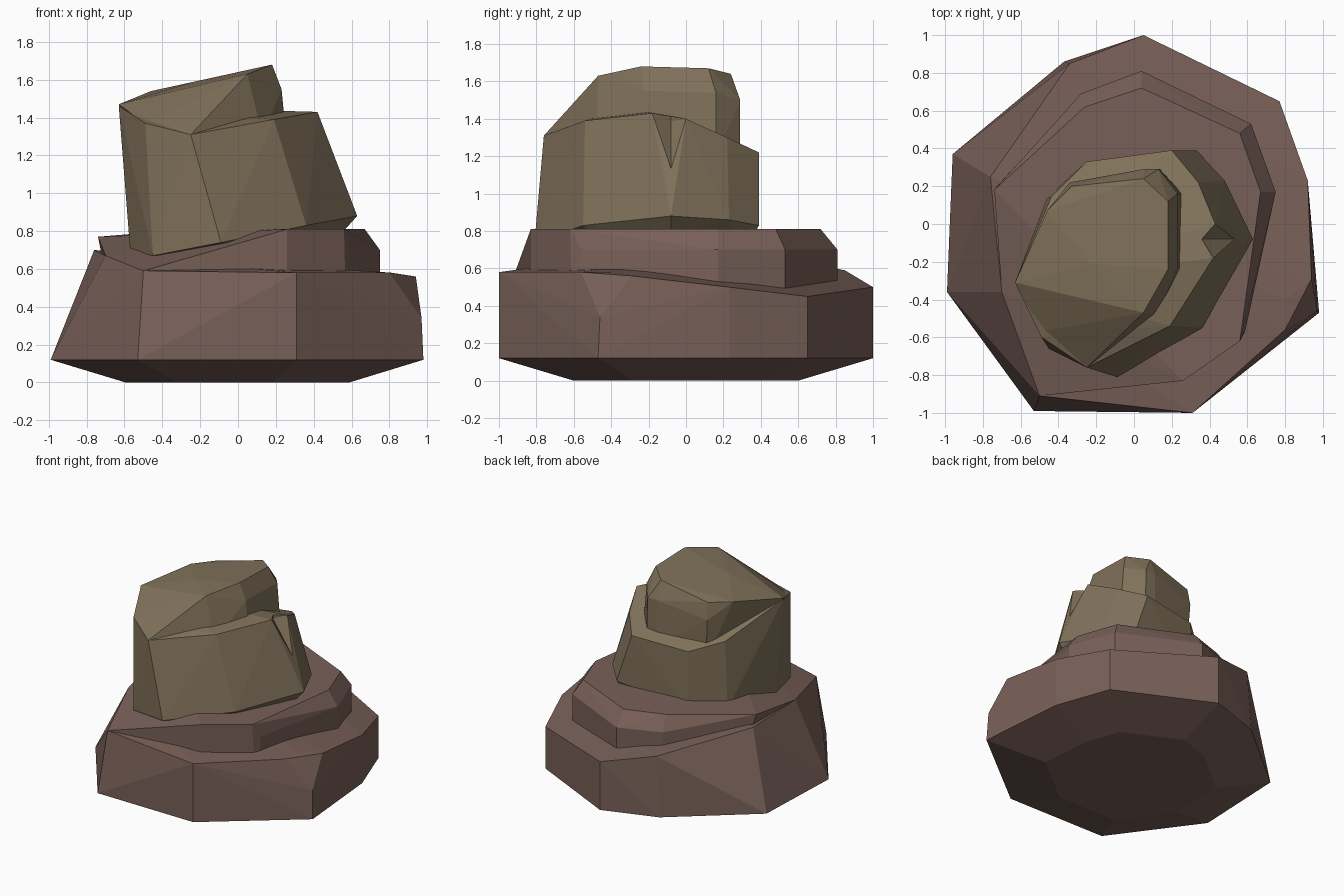
import bpy, bmesh, math
from mathutils import Vector

if "Cube" in bpy.data.objects:
    bpy.data.objects.remove(bpy.data.objects["Cube"])


def material(name, rgb):
    m = bpy.data.materials.new(name)
    m.diffuse_color = (*rgb, 1)
    m.use_nodes = True
    m.node_tree.nodes["Principled BSDF"].inputs["Base Color"].default_value = m.diffuse_color
    return m


def chiselled(name, points, mat=None):
    """Flat-faced stone: the convex hull of a few corner points."""
    bm = bmesh.new()
    for p in points:
        bm.verts.new(p)
    res = bmesh.ops.convex_hull(bm, input=bm.verts)
    junk = [g for g in res["geom_interior"] + res["geom_unused"]
            if isinstance(g, bmesh.types.BMVert)]
    bmesh.ops.delete(bm, geom=list(set(junk)), context='VERTS')
    bmesh.ops.dissolve_limit(bm, angle_limit=math.radians(2),
                             verts=bm.verts, edges=bm.edges)
    bmesh.ops.recalc_face_normals(bm, faces=bm.faces)
    mesh = bpy.data.meshes.new(name)
    bm.to_mesh(mesh)
    bm.free()
    ob = bpy.data.objects.new(name, mesh)
    bpy.context.collection.objects.link(ob)
    if mat:
        mesh.materials.append(mat)
    return ob


def ring(xy, z, s=1.0):
    return [(x * s, y * s, z) for x, y in xy]


brown = material("brown_stone", (0.19, 0.117, 0.098))
tan = material("tan_stone", (0.215, 0.165, 0.102))

# Lower boulder: nine-sided foot, bevelled underside, sloping ledge
foot = [(.05, 1), (.77, .65), (.92, .23), (.98, -.47), (.31, -1),
        (-.53, -.99), (-.99, -.36), (-.96, .37), (-.37, .86)]
ledge = [(.05, 1, .50), (.77, .65, .45), (.92, .23, .50), (.94, -.29, .56),
         (.97, -.46, .34), (.81, -.40, .58), (.80, -.56, .58),
         (.31, -1, .58), (-.5, -.91, .59), (-.70, -.36, .67),
         (-.76, .25, .70), (-.34, .85, .59)]
chiselled("base_boulder", ring(foot, 0, .6) + ring(foot, .12) + ledge, brown)

# Raised step with a chamfered rim, fading out towards the front left
rim = [(.56, -.62), (.67, .17), (.56, .48), (.04, .72), (-.26, .62), (.26, -.83)]
side = [(.59, -.56), (.75, .17), (.62, .53), (.04, .81), (-.28, .69)]
fade = [(-.74, .18, .77), (-.70, -.36, .67), (-.5, -.91, .59)]
inner = [(-.67, .27), (-.6, -.3), (-.4, -.8), (.26, -.83), (.57, -.61)]
chiselled("base_step", ring(rim, .81) + ring(side, .70) + fade
          + ring(side + inner, .42), brown)

# Upper block, leaning to the left
block_rim = [(-.63, -.31, 1.46), (-.44, .14, 1.25), (-.25, .33, 1.19),
             (.2, .39, 1.22), (.34, .22, 1.30), (.43, 0, 1.40),
             (.42, -.18, 1.43), (.19, -.54, 1.39), (-.25, -.76, 1.31),
             (-.49, -.60, 1.37)]
block_foot = [(-.57, -.31, .70), (-.45, -.66, .67), (-.09, -.81, .74),
              (.36, -.55, .83), (.63, -.08, .88), (.48, .23, .86),
              (.33, .39, .83), (-.25, .33, .75), (-.46, .14, .72)]
under = [(.54, -.08, .78), (.3, -.45, .72), (.28, .33, .72)]
block = chiselled("upper_block", block_rim + block_foot + under, tan)

# Chipped notch on the right edge of the block
a, b = Vector((.535, -.08, 1.13)), Vector((.36, -.08, 1.385))
wide = [b + 2.2 * (Vector(c) - b) for c in ((.42, -.18, 1.43), (.43, 0, 1.40))]
lift = Vector((0, 0, .2))
chip = chiselled("chip_cutter", [a, b, b + lift] + wide + [w + lift for w in wide])
chip.hide_render = True
chip.hide_set(True)
cut = block.modifiers.new("chip", 'BOOLEAN')
cut.operation = 'DIFFERENCE'
cut.object = chip
cut.solver = 'EXACT'

# Crown of the upper block: sloping top and a banded right and back side
crown_top = [(.18, -.24, 1.68), (.18, .12, 1.67), (.05, .24, 1.64),
             (-.33, .20, 1.55), (-.46, .07, 1.54), (-.63, -.31, 1.47),
             (-.49, -.57, 1.37), (-.25, -.76, 1.31), (.05, -.47, 1.63),
             (-.23, -.21, 1.59)]
crown_side = [(.23, -.23, 1.55), (.23, .16, 1.54), (.13, .29, 1.50),
              (.05, .29, 1.50), (-.34, .22, 1.42)]
crown_foot = [(.26, -.24, 1.25), (.26, .16, 1.2), (.14, .29, 1.15),
              (.05, .29, 1.15), (.13, -.48, 1.3), (-.32, .21, 1.1),
              (-.5, -.3, 1.2), (-.4, -.6, 1.2)]
chiselled("upper_crown", crown_top + crown_side + crown_foot, tan)
